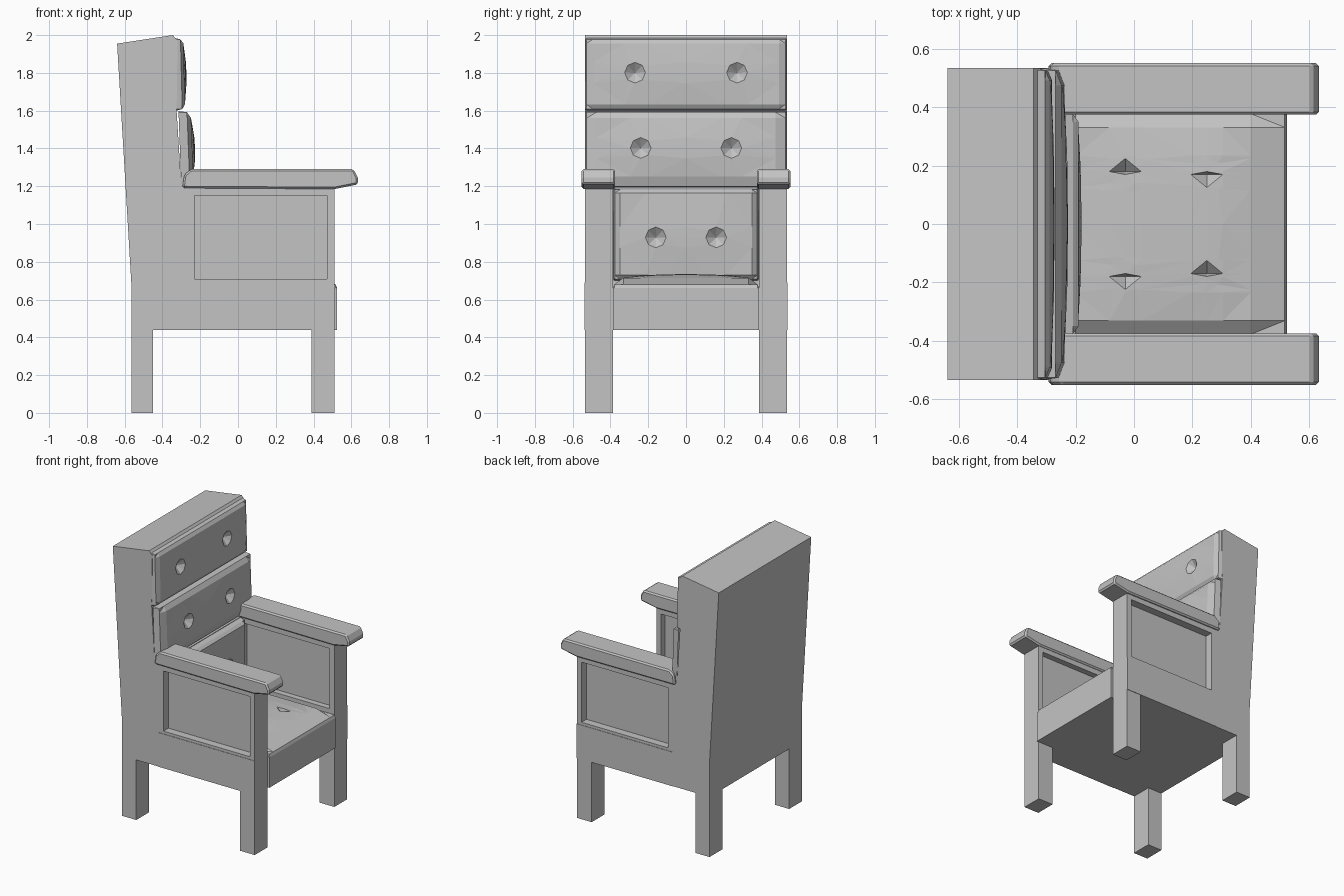
import bpy, bmesh
from mathutils import Vector

cube = bpy.data.objects.get("Cube")
if cube:
    bpy.data.objects.remove(cube, do_unlink=True)

# One plain material for the whole chair
grey = bpy.data.materials.new("plain_grey")
grey.use_nodes = True
tone = (0.55, 0.55, 0.55, 1)
grey.diffuse_color = tone
for node in grey.node_tree.nodes:
    if node.type == 'BSDF_PRINCIPLED':
        node.inputs["Base Color"].default_value = tone
        node.inputs["Roughness"].default_value = 0.8


def finish(name, bm):
    mesh = bpy.data.meshes.new(name)
    bm.to_mesh(mesh)
    bm.free()
    mesh.materials.append(grey)
    obj = bpy.data.objects.new(name, mesh)
    bpy.context.collection.objects.link(obj)
    return obj


def extrude(name, profile, y0, y1, bevel=0):
    """Extrude an x-z outline from y0 to y1."""
    bm = bmesh.new()
    face = bm.faces.new([bm.verts.new((x, y0, z)) for x, z in profile])
    side = bmesh.ops.extrude_face_region(bm, geom=[face])
    moved = [g for g in side["geom"] if isinstance(g, bmesh.types.BMVert)]
    bmesh.ops.translate(bm, verts=moved, vec=(0, y1 - y0, 0))
    bmesh.ops.recalc_face_normals(bm, faces=bm.faces)
    obj = finish(name, bm)
    if bevel:
        mod = obj.modifiers.new("edge", 'BEVEL')
        mod.width = bevel
        mod.segments = 1
    return obj


def box(name, x0, x1, y0, y1, z0, z1):
    return extrude(name, [(x0, z0), (x1, z0), (x1, z1), (x0, z1)], y0, y1)


def cushion(name, low, high, half, rim, full, bulge, insets, dents, r=0.055, depth=0.042):
    """Faceted pad with sloped edges and pressed-in buttons, raised from the low-high line."""
    low, high = Vector(low), Vector(high)
    length = (high - low).length
    along = (high - low).normalized()
    across = Vector((0, 1, 0))
    normal = across.cross(along)
    side, start, end = insets
    lip = 0.008
    us = {0, half, half - lip, half - side}
    vs = {0, lip, start, length - end, length - lip, length}
    for u, v in dents:
        us |= {u - r, u, u + r}
        vs |= {v - r, v, v + r}
    us = sorted(us | {-u for u in us})
    vs = sorted(vs)
    mid = length / 2

    bm = bmesh.new()
    rows = []
    for j, v in enumerate(vs):
        row = []
        for i, u in enumerate(us):
            ring = min(i, j, len(us) - 1 - i, len(vs) - 1 - j)
            pu, pv = u, v
            h = (0, rim)[ring] if ring < 2 else full
            if ring > 2:
                h += bulge * (1 - (u / half) ** 2) * (1 - ((v - mid) / mid) ** 2)
            for du, dv in dents:
                for cu in (du, -du):
                    a, b = u - cu, v - dv
                    if abs(a) < 1e-5 and abs(b) < 1e-5:
                        h -= depth
                    elif abs(abs(a) - r) < 1e-5 and abs(abs(b) - r) < 1e-5:
                        pu, pv = cu + a * 0.7, dv + b * 0.7
            row.append(bm.verts.new(low + across * pu + along * pv + normal * h))
        rows.append(row)
    for a, b in zip(rows, rows[1:]):
        for i in range(len(us) - 1):
            bm.faces.new((a[i], a[i + 1], b[i + 1], b[i]))
    bmesh.ops.triangulate(bm, faces=bm.faces)
    return finish(name, bm)


# Leaning back body
extrude("chair_back", [(-0.565, 0.44), (-0.27, 0.44), (-0.27, 0.69), (-0.25, 1.19),
                       (-0.30, 1.2), (-0.325, 1.6), (-0.32, 1.97), (-0.345, 2.0),
                       (-0.64, 1.955), (-0.565, 0.69)], -0.535, 0.535)

# Three buttoned back pads
cushion("upper_back_pad", (-0.325, 0, 1.6), (-0.335, 0, 1.985), 0.535, 0.03, 0.045, 0.012,
        (0.042, 0.032, 0.03), [(0.27, 0.2)])
cushion("middle_back_pad", (-0.30, 0, 1.19), (-0.315, 0, 1.598), 0.535, 0.045, 0.065, 0.015,
        (0.06, 0.06, 0.04), [(0.24, 0.21)])
cushion("lower_back_pad", (-0.25, 0, 0.7), (-0.245, 0, 1.19), 0.385, 0.035, 0.055, 0.012,
        (0.035, 0.03, 0.025), [(0.16, 0.23)])

# Seat block with its buttoned pad
box("seat_block", -0.27, 0.525, -0.387, 0.387, 0.44, 0.66)
cushion("seat_pad", (0.525, 0, 0.66), (-0.22, 0, 0.66), 0.387, 0.02, 0.055, 0.02,
        (0.055, 0.125, 0.02), [(0.17, 0.275), (0.18, 0.555)])

# Legs, aprons, framed side panels and armrests on both sides
for label, s in (("left", 1), ("right", -1)):
    inner, outer = 0.387 * s, 0.535 * s
    box(label + "_back_leg", -0.565, -0.45, inner, outer, 0, 0.44)
    box(label + "_front_leg", 0.39, 0.51, inner, outer, 0, 0.44)
    box(label + "_apron", -0.27, 0.51, inner, outer + 0.003 * s, 0.44, 0.69)
    box(label + "_front_post", 0.472, 0.51, inner, outer, 0.69, 1.19)
    box(label + "_rear_post", -0.27, -0.23, inner, outer, 0.69, 1.19)
    box(label + "_lower_rail", -0.23, 0.472, inner, outer, 0.69, 0.71)
    box(label + "_upper_rail", -0.23, 0.472, inner, outer, 1.15, 1.19)
    box(label + "_side_panel", -0.23, 0.472, 0.43 * s, 0.478 * s, 0.71, 1.15)
    extrude(label + "_armrest", [(-0.295, 1.19), (0.51, 1.185), (0.635, 1.21), (0.635, 1.245),
                                 (0.612, 1.29), (-0.25, 1.29), (-0.285, 1.26)],
            0.375 * s, 0.552 * s, 0.01)
